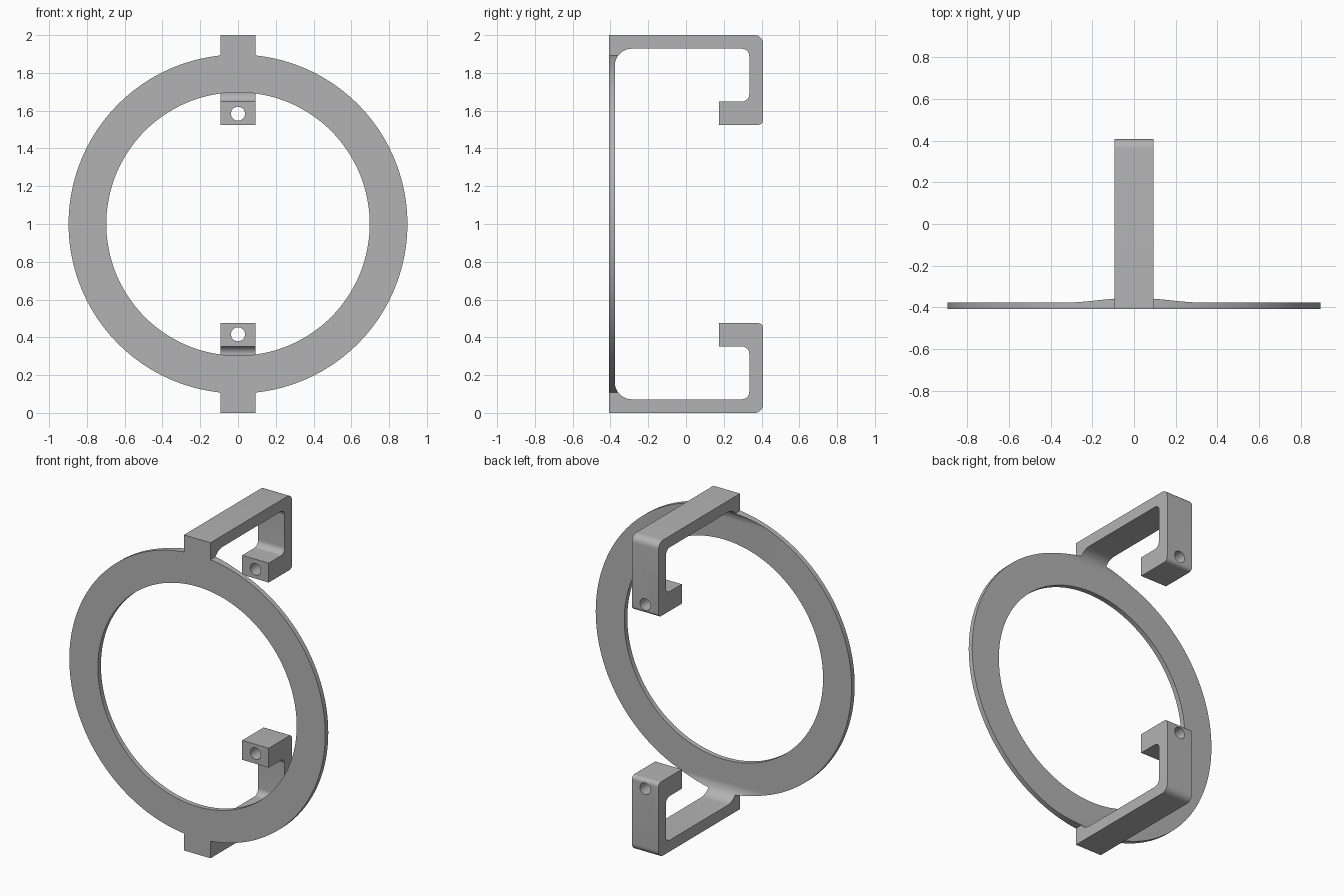
import bpy, bmesh, math
from mathutils import Vector, Matrix

if "Cube" in bpy.data.objects:
    bpy.data.objects.remove(bpy.data.objects["Cube"], do_unlink=True)

FRONT, PLATE_BACK, BACK = -0.408, -0.377, 0.408
HALF_WIDTH = 0.093
RING_OUTER, RING_INNER = 0.897, 0.697
UNDER, LIP_TOP, LIP_LOW, LIP_FRONT, WALL = 0.928, 0.648, 0.525, 0.175, 0.335

grey = bpy.data.materials.new("plain grey")
grey.use_nodes = True
grey.diffuse_color = (0.45, 0.45, 0.45, 1)
grey.node_tree.nodes["Principled BSDF"].inputs["Base Color"].default_value = (0.45, 0.45, 0.45, 1)


def rounded(corners, steps=8):
    """Outline from (y, z, radius) corners, each rounded by an arc."""
    out = []
    for i, (y, z, r) in enumerate(corners):
        p = Vector((y, z))
        a = (Vector(corners[i - 1][:2]) - p).normalized()
        b = (Vector(corners[(i + 1) % len(corners)][:2]) - p).normalized()
        if r == 0:
            out.append(p)
            continue
        centre = p + (a + b) * r
        for k in range(steps + 1):
            t = k / steps * math.pi / 2
            out.append(centre - b * r * math.cos(t) - a * r * math.sin(t))
    return out


def make(name, bm):
    bmesh.ops.recalc_face_normals(bm, faces=bm.faces)
    mesh = bpy.data.meshes.new(name)
    bm.to_mesh(mesh)
    bm.free()
    mesh.materials.append(grey)
    obj = bpy.data.objects.new(name, mesh)
    bpy.context.collection.objects.link(obj)
    return obj


def extrude_x(name, outline, half):
    bm = bmesh.new()
    face = bm.faces.new([bm.verts.new((-half, p.x, p.y + 1)) for p in outline])
    new = bmesh.ops.extrude_face_region(bm, geom=[face])["geom"]
    bmesh.ops.translate(bm, vec=(2 * half, 0, 0),
                        verts=[v for v in new if isinstance(v, bmesh.types.BMVert)])
    return make(name, bm)


def rod(name, radius, y0, y1, z, sides):
    bm = bmesh.new()
    place = Matrix.Translation((0, (y0 + y1) / 2, z)) @ Matrix.Rotation(math.pi / 2, 4, 'X')
    bmesh.ops.create_cone(bm, cap_ends=True, segments=sides, radius1=radius,
                          radius2=radius, depth=y1 - y0, matrix=place)
    return make(name, bm)


def combine(target, tool, operation):
    tool.hide_render = True
    mod = target.modifiers.new(operation.title(), 'BOOLEAN')
    mod.operation, mod.solver, mod.object = operation, 'EXACT', tool
    bpy.ops.object.select_all(action='DESELECT')
    bpy.context.view_layer.objects.active = target
    target.select_set(True)
    bpy.ops.object.modifier_apply(modifier=mod.name)
    bpy.data.objects.remove(tool, do_unlink=True)


# Deep ring blank, later trimmed to a thin plate by the cavity
frame = rod("ring_with_hooks", RING_OUTER, FRONT, -0.26, 1, 160)
combine(frame, rod("ring_opening", RING_INNER, -1, 1, 1, 160), 'DIFFERENCE')

# Solid hook blocks above and below
block = [(FRONT, 0.8, 0), (-0.25, 0.8, 0), (-0.25, LIP_LOW, 0),
         (BACK, LIP_LOW, 0.025), (BACK, 1, 0.045), (FRONT, 1, 0)]
for name, s in (("upper_hook", 1), ("lower_hook", -1)):
    outline = rounded([(y, s * z, r) for y, z, r in block])
    combine(frame, extrude_x(name, outline, HALF_WIDTH), 'UNION')

# Cavity: leaves the thin ring, its fillets and the hook lips
half = [(LIP_FRONT, LIP_TOP, 0), (WALL, LIP_TOP, 0.04),
        (WALL, UNDER, 0.04), (PLATE_BACK, UNDER, 0.09)]
cavity = half + [(y, -z, r) for y, z, r in reversed(half)]
combine(frame, extrude_x("cavity", rounded(cavity, 12), 1.2), 'DIFFERENCE')

# Screw holes through the lips
for s in (1, -1):
    combine(frame, rod("screw_hole", 0.037, 0, 0.6, 1 + s * 0.584, 40), 'DIFFERENCE')

bpy.ops.object.shade_smooth_by_angle(angle=math.radians(30))
